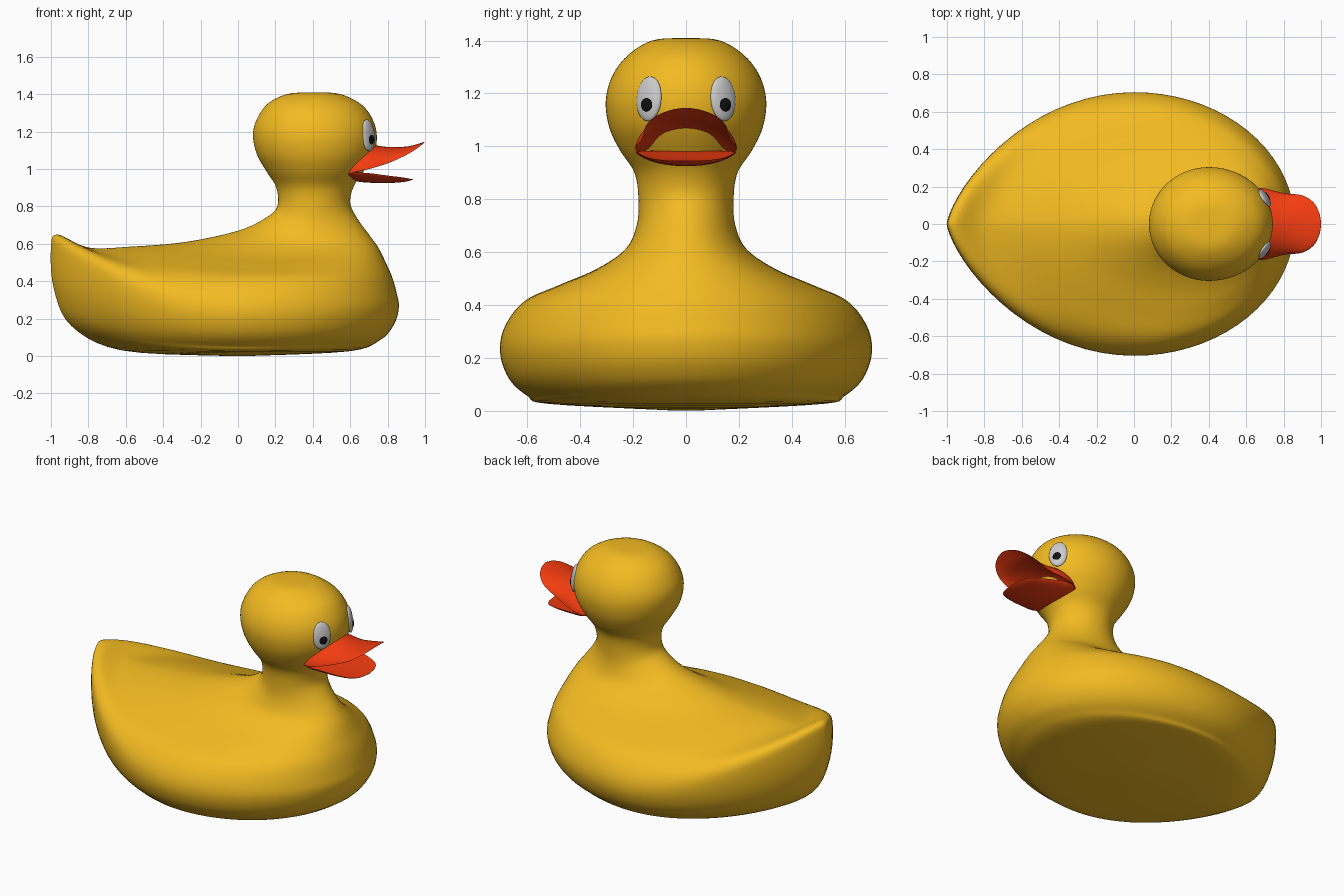
import bpy, math

if "Cube" in bpy.data.objects:
    bpy.data.objects.remove(bpy.data.objects["Cube"])

N = 72  # segments around


def material(name, rgb):
    m = bpy.data.materials.new(name)
    m.diffuse_color = (*rgb, 1)
    m.use_nodes = True
    m.node_tree.nodes["Principled BSDF"].inputs["Base Color"].default_value = m.diffuse_color
    return m


YELLOW = material("yellow", (0.9, 0.5, 0.016))
ORANGE = material("orange", (0.9, 0.045, 0.005))
WHITE = material("white", (0.7, 0.7, 0.7))
BLACK = material("black", (0.005, 0.005, 0.005))


def spline(keys, sub):
    """Catmull-Rom through equal-length tuples."""
    pts = [keys[0]] + keys + [keys[-1]]
    out = []
    for a, b, c, d in zip(pts, pts[1:], pts[2:], pts[3:]):
        for s in range(sub):
            t = s / sub
            out.append([0.5 * (2 * q + (r - p) * t + (2 * p - 5 * q + 4 * r - w) * t * t
                               + (3 * q - p - 3 * r + w) * t ** 3)
                        for p, q, r, w in zip(a, b, c, d)])
    return out + [list(keys[-1])]


def loft(name, rings, mat, flip=False):
    n = len(rings[0])
    verts = [p for r in rings for p in r]
    faces = [(k * n + i, (k + 1) * n + i, (k + 1) * n + (i + 1) % n, k * n + (i + 1) % n)
             for k in range(len(rings) - 1) for i in range(n)]
    last = (len(rings) - 1) * n
    faces += [tuple(range(n)), tuple(range(last + n - 1, last - 1, -1))]
    if flip:
        faces = [f[::-1] for f in faces]
    me = bpy.data.meshes.new(name)
    me.from_pydata(verts, [], faces)
    me.materials.append(mat)
    ob = bpy.data.objects.new(name, me)
    bpy.context.collection.objects.link(ob)
    smooth(ob)


def smooth(ob):
    bpy.ops.object.select_all(action='DESELECT')
    ob.select_set(True)
    bpy.context.view_layer.objects.active = ob
    bpy.ops.object.shade_smooth_by_angle(angle=math.radians(50))


# Body, neck and head: rings from crown to base
# chest x, chest z, side x, half width, side z, back x, back z
RINGS = [
    (.43, 1.41, .4, .03, 1.41, .37, 1.41),
    (.55, 1.40, .4, .13, 1.40, .26, 1.40),
    (.66, 1.345, .4, .22, 1.345, .16, 1.35),
    (.72, 1.265, .4, .28, 1.265, .10, 1.265),
    (.742, 1.18, .4, .304, 1.17, .08, 1.18),
    (.73, 1.09, .4, .29, 1.07, .10, 1.08),
    (.68, 1.0, .4, .25, .985, .15, .99),
    (.62, .91, .4, .195, .90, .205, .90),
    (.60, .82, .4, .18, .80, .21, .80),
    (.635, .74, .39, .187, .70, .15, .74),
    (.70, .65, .36, .23, .61, .0, .67),
    (.75, .58, .28, .34, .535, -.28, .61),
    (.79, .50, .18, .48, .475, -.57, .585),
    (.825, .42, .08, .61, .415, -.80, .58),
    (.85, .33, .02, .685, .32, -.965, .65),
    (.86, .26, 0, .704, .22, -1.0, .58),
    (.835, .17, 0, .67, .12, -.985, .36),
    (.76, .085, 0, .60, .055, -.89, .16),
    (.59, .025, 0, .52, .025, -.62, .03),
    (.05, 0, 0, .05, 0, -.05, 0),
]


def body_ring(xf, zf, xs, w, zs, xb, zb):
    ring = []
    for i in range(N):
        a = 2 * math.pi * i / N
        c, s = math.cos(a), math.sin(a)
        # the outline becomes pointed towards the tail
        p = 1 + 0.45 * max(0, -xb) if c < 0 else 1
        xe, ze = (xf, zf) if c > 0 else (xb, zb)
        y = math.copysign(w * abs(s) ** p, s)
        ring.append((xs + (xe - xs) * abs(c), y, zs + (ze - zs) * c * c))
    return ring


loft("body_and_head", [body_ring(*r) for r in spline(RINGS, 5)], YELLOW)


# Bill halves: x, half width, edge z, middle top z, middle bottom z
def bill(name, keys):
    rings = []
    for x, w, edge, top, bot in spline(keys, 5):
        ring = []
        for i in range(40):
            a = 2 * math.pi * i / 40
            v = abs(math.sin(a))
            mid = top if math.sin(a) >= 0 else bot
            ring.append((x, w * math.cos(a), edge + (mid - edge) * v ** 1.25))
        rings.append(ring)
    loft(name, rings, ORANGE, flip=True)


bill("upper_bill", [
    (.58, .165, .97, 1.09, .975), (.63, .19, .985, 1.115, 1.0),
    (.70, .19, 1.0, 1.13, 1.06), (.80, .165, 1.03, 1.118, 1.09),
    (.90, .153, 1.075, 1.12, 1.105), (.96, .115, 1.112, 1.134, 1.126),
    (.99, .06, 1.136, 1.143, 1.139), (1.0, .01, 1.145, 1.146, 1.144)])
bill("lower_bill", [
    (.58, .165, .975, .985, .955), (.63, .19, .98, .985, .935),
    (.70, .186, .978, .975, .927), (.80, .165, .965, .955, .925),
    (.88, .135, .955, .947, .93), (.92, .085, .948, .945, .938),
    (.935, .01, .945, .946, .944)])


# Eyes and pupils
def ellipsoid(name, loc, scale, yaw, mat):
    bpy.ops.mesh.primitive_uv_sphere_add(segments=32, ring_count=16, location=loc,
                                         rotation=(0, math.radians(-6), yaw))
    ob = bpy.context.object
    ob.name = name
    ob.scale = scale
    ob.data.materials.append(mat)
    smooth(ob)


for side, label in ((1, "left"), (-1, "right")):
    yaw = side * math.radians(35)
    ellipsoid("eye_" + label, (.695, side * .14, 1.18), (.022, .056, .085), yaw, WHITE)
    ellipsoid("pupil_" + label, (.711, side * .148, 1.16), (.01, .027, .029), yaw, BLACK)
